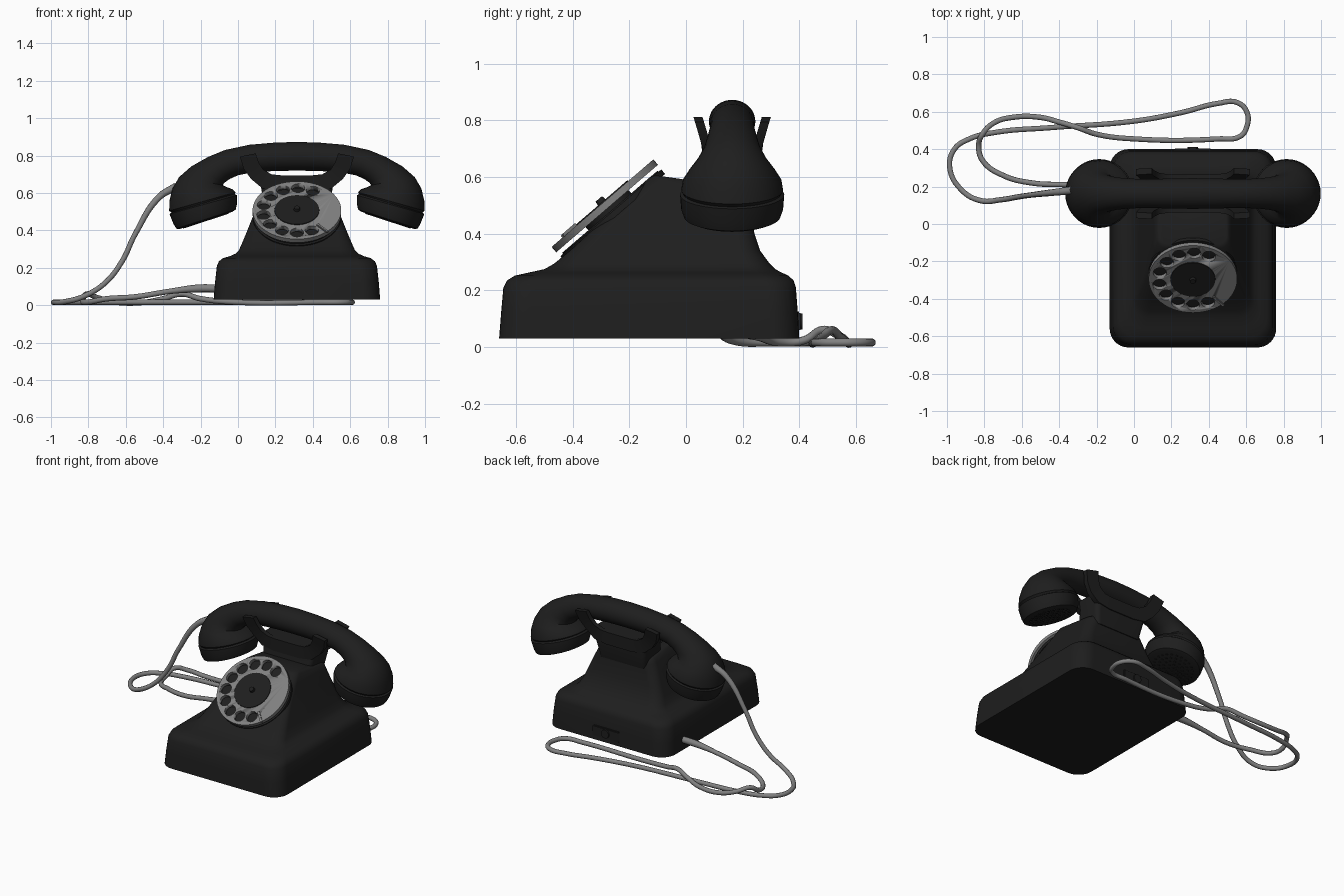
import bpy, bmesh, math
from mathutils import Matrix, Vector

if "Cube" in bpy.data.objects:
    bpy.data.objects.remove(bpy.data.objects["Cube"])

CX, HY = 0.315, 0.163          # centre line of the telephone, handset axis


def material(name, v):
    m = bpy.data.materials.new(name)
    m.diffuse_color = (v, v, v, 1)
    m.use_nodes = True
    m.node_tree.nodes["Principled BSDF"].inputs["Base Color"].default_value = m.diffuse_color
    return m


BLACK = material("black bakelite", 0.013)
GREY = material("grey metal", 0.22)


def finish(name, bm, mat, angle=40):
    bmesh.ops.recalc_face_normals(bm, faces=bm.faces)
    me = bpy.data.meshes.new(name)
    bm.to_mesh(me)
    bm.free()
    ob = bpy.data.objects.new(name, me)
    bpy.context.collection.objects.link(ob)
    me.materials.append(mat)
    bpy.ops.object.select_all(action='DESELECT')
    ob.select_set(True)
    bpy.context.view_layer.objects.active = ob
    bpy.ops.object.shade_smooth_by_angle(angle=math.radians(angle))
    return ob


def loft(name, rings, mat, angle=40):
    bm = bmesh.new()
    vs = [[bm.verts.new(p) for p in r] for r in rings]
    n = len(vs[0])
    for a, b in zip(vs, vs[1:]):
        for i in range(n):
            bm.faces.new((a[i], a[(i + 1) % n], b[(i + 1) % n], b[i]))
    bm.faces.new(vs[0])
    bm.faces.new(vs[-1])
    return finish(name, bm, mat, angle)


def rounded_ring(hx, y0, y1, zf, zb, r, seg=8):
    """Rounded rectangle, height going from zf at the front to zb at the back."""
    pts = []
    for k, (sx, yc) in enumerate([(1, y1 - r), (-1, y1 - r), (-1, y0 + r), (1, y0 + r)]):
        for i in range(seg + 1):
            a = math.pi / 2 * (k + i / seg)
            y = yc + r * math.sin(a)
            t = (y - y0) / (y1 - y0)
            pts.append((CX + sx * (hx - r) + r * math.cos(a), y, zf + (zb - zf) * t))
    return pts


def cylinders(name, specs, mat, matrix, seg=48):
    """specs: (x, y, z0, z1, bottom radius, top radius) in the local frame."""
    bm = bmesh.new()
    for x, y, z0, z1, r0, r1 in specs:
        bmesh.ops.create_cone(bm, cap_ends=True, segments=seg, radius1=r0, radius2=r1, depth=z1 - z0,
                              matrix=matrix @ Matrix.Translation((x, y, (z0 + z1) / 2)))
    return finish(name, bm, mat)


def box(name, center, size, mat, matrix=Matrix()):
    bm = bmesh.new()
    bmesh.ops.create_cube(bm, size=1, matrix=matrix @ Matrix.Translation(center) @ Matrix.Diagonal((*size, 1)))
    bmesh.ops.bevel(bm, geom=bm.edges[:], offset=min(size) * 0.2, segments=2, affect='EDGES')
    return finish(name, bm, mat)


def mirrored(sections):
    """Continue (outer, inner, ...) sections past the centre line."""
    flip = lambda p: (2 * CX - p[0], p[1])
    return sections + [(flip(s[0]), flip(s[1]), *s[2:]) for s in sections[-2::-1]]


# Body: wide foot flowing into a sloped neck
body = [(.445, -.66, .40, .03, .03, .10), (.438, -.653, .395, .12, .12, .10),
        (.428, -.645, .388, .21, .21, .10), (.417, -.632, .38, .235, .235, .10),
        (.395, -.605, .362, .252, .252, .10), (.36, -.56, .34, .262, .262, .10),
        (.33, -.50, .315, .275, .275, .09), (.31, -.465, .295, .295, .295, .08),
        (.29, -.41, .262, .34, .34, .07), (.265, -.345, .242, .40, .40, .06),
        (.237, -.27, .228, .47, .47, .06), (.21, -.185, .22, .55, .53, .06),
        (.195, -.13, .22, .598, .55, .055), (.18, -.11, .21, .607, .56, .05)]
loft("body", [rounded_ring(*b) for b in body], BLACK)

# Cradle: saddle block and two U-shaped plates with flared prongs
loft("saddle", [rounded_ring(hx, y0, y1, z, z, .03) for hx, y0, y1, z in
                [(.17, .04, .23, .50), (.19, .07, .255, .62), (.2, .08, .25, .695)]], BLACK)
cradle = mirrored([((.01, .795), (.095, .812)), ((.03, .73), (.11, .765)), ((.07, .675), (.135, .725)),
                   ((.13, .625), (.18, .70)), ((.22, .61), (.23, .695)), ((CX, .61), (CX, .695))])
for side, label in ((-1, "front"), (1, "back")):
    rings = []
    for o, i in cradle:
        ring = []
        for (x, z), t in ((o, 0), (i, 0), (i, .032), (o, .032)):
            ring.append((x, HY + side * (.065 + max(0, z - .68) * .3 + t), z))
        rings.append(ring)
    loft(label + "_cradle_prongs", rings, BLACK)

# Handset: elliptical sections, each given by outer point, inner point, half depth
handset = mirrored([
    ((-.315, .407), (-.03, .50), .15), ((-.330, .41), (-.012, .512), .17),
    ((-.345, .435), (-.006, .54), .180), ((-.366, .488), (-.006, .588), .184),
    ((-.355, .495), (-.018, .595), .174), ((-.368, .505), (-.012, .604), .180),
    ((-.366, .56), (-.028, .62), .174), ((-.35, .625), (-.062, .632), .150),
    ((-.315, .685), (-.082, .642), .122), ((-.25, .742), (-.073, .655), .100),
    ((-.16, .793), (-.045, .675), .088), ((-.07, .83), (0, .695), .080),
    ((.06, .858), (.08, .711), .077), ((.2, .87), (.2, .718), .080), ((CX, .873), (CX, .72), .082)])
rings = []
for o, i, ry in handset:
    o, i = Vector((o[0], HY, o[1])), Vector((i[0], HY, i[1]))
    c, u = (o + i) / 2, (o - i) / 2
    rings.append([c + u * math.cos(a) + Vector((0, ry * math.sin(a), 0))
                  for a in (2 * math.pi * k / 40 for k in range(40))])
loft("handset", rings, BLACK, 35)

# Grille studs on the two capsule faces
studs = [(0, 0, -.004, .004, .008, .008)]
for ring in range(1, 5):
    for k in range(6 * ring):
        a = 2 * math.pi * k / (6 * ring)
        studs.append((.03 * ring * math.cos(a), .03 * ring * math.sin(a), -.004, .004, .008, .008))
for side, label in ((-1, "left"), (1, "right")):
    m = (Matrix.Translation((CX + side * .4875, HY, .4535))
         @ Matrix.Rotation(math.pi + side * math.atan2(.093, .285), 4, 'Y'))
    cylinders(label + "_grille", studs, BLACK, m, 8)

# Dial, in a frame lying on the sloped front
D = Matrix.Translation((CX, -.295, .508)) @ Matrix.Rotation(math.radians(40.7), 4, 'X')
cylinders("dial_mount", [(0, 0, -.14, -.055, .20, .20), (0, 0, -.066, -.045, .235, .235),
                         (0, 0, -.05, -.015, .10, .10)], BLACK, D, 64)
wheel = cylinders("finger_wheel", [(0, 0, -.025, 0, .237, .237)], GREY, D, 64)
holes = [(.182 * math.cos(a), .182 * math.sin(a), -.05, .03, .036, .036)
         for a in (math.radians(62 + 26 * k) for k in range(10))]
cutter = cylinders("hole_cutter", holes, GREY, D, 24)
cutter.hide_render = True
cutter.hide_viewport = True
mod = wheel.modifiers.new("finger holes", 'BOOLEAN')
mod.object = cutter
mod.operation = 'DIFFERENCE'
mod.solver = 'EXACT'
cylinders("number_plate", [(0, 0, -.047, -.04, .222, .222)], BLACK, D, 64)
cylinders("dial_centre", [(0, 0, -.01, .004, .122, .119)], BLACK, D)
cylinders("dial_screw", [(0, 0, 0, .02, .018, .015)], BLACK, D, 20)
box("finger_stop", (.205, 0, .004), (.085, .014, .012), GREY, D @ Matrix.Rotation(math.radians(-48), 4, 'Z'))

# Connector plate on the back
box("back_plate", (CX, .392, .09), (.2, .024, .07), BLACK)
back = Matrix.Translation((CX, .40, .09)) @ Matrix.Rotation(-math.pi / 2, 4, 'X')
cylinders("back_screw", [(0, 0, -.01, .012, .03, .028)], BLACK, back, 24)

# Cord: from the handset, looping on the table, back to the body
L = .016
path = [(-.33, .18, .635), (-.42, .17, .58), (-.55, .155, .38), (-.62, .145, .235), (-.71, .13, .12),
        (-.82, .125, .05), (-.92, .18, .02), (-.985, .30, L), (-.96, .40, L), (-.88, .455, L), (-.74, .49, L),
        (-.45, .515, L), (0, .55, L), (.25, .595, L), (.45, .645, L), (.55, .65, L), (.603, .60, L),
        (.603, .52, L), (.57, .47, L), (.45, .455, L), (0, .455, L), (-.2, .48, .035), (-.3, .515, .06),
        (-.4, .545, .035), (-.5, .57, L), (-.65, .57, L), (-.75, .54, .04), (-.81, .48, .06), (-.83, .42, .025),
        (-.81, .34, L), (-.70, .26, .035), (-.55, .22, .045), (-.36, .21, .075), (-.21, .205, .09), (-.11, .20, .09)]
cu = bpy.data.curves.new("cord", 'CURVE')
cu.dimensions = '3D'
cu.bevel_depth = .0145
cu.bevel_resolution = 3
cu.resolution_u = 8
sp = cu.splines.new('BEZIER')
sp.bezier_points.add(len(path) - 1)
for k, (bp, p) in enumerate(zip(sp.bezier_points, path)):
    bp.co = p
    bp.handle_left_type = bp.handle_right_type = 'AUTO'
    bp.radius = 1.5 if k in (0, len(path) - 1, len(path) - 2) else 1.25 if k == 1 else 1
cord = bpy.data.objects.new("cord", cu)
bpy.context.collection.objects.link(cord)
cu.materials.append(GREY)
bpy.ops.object.select_all(action='DESELECT')
cord.select_set(True)
bpy.context.view_layer.objects.active = cord
bpy.ops.object.convert(target='MESH')
